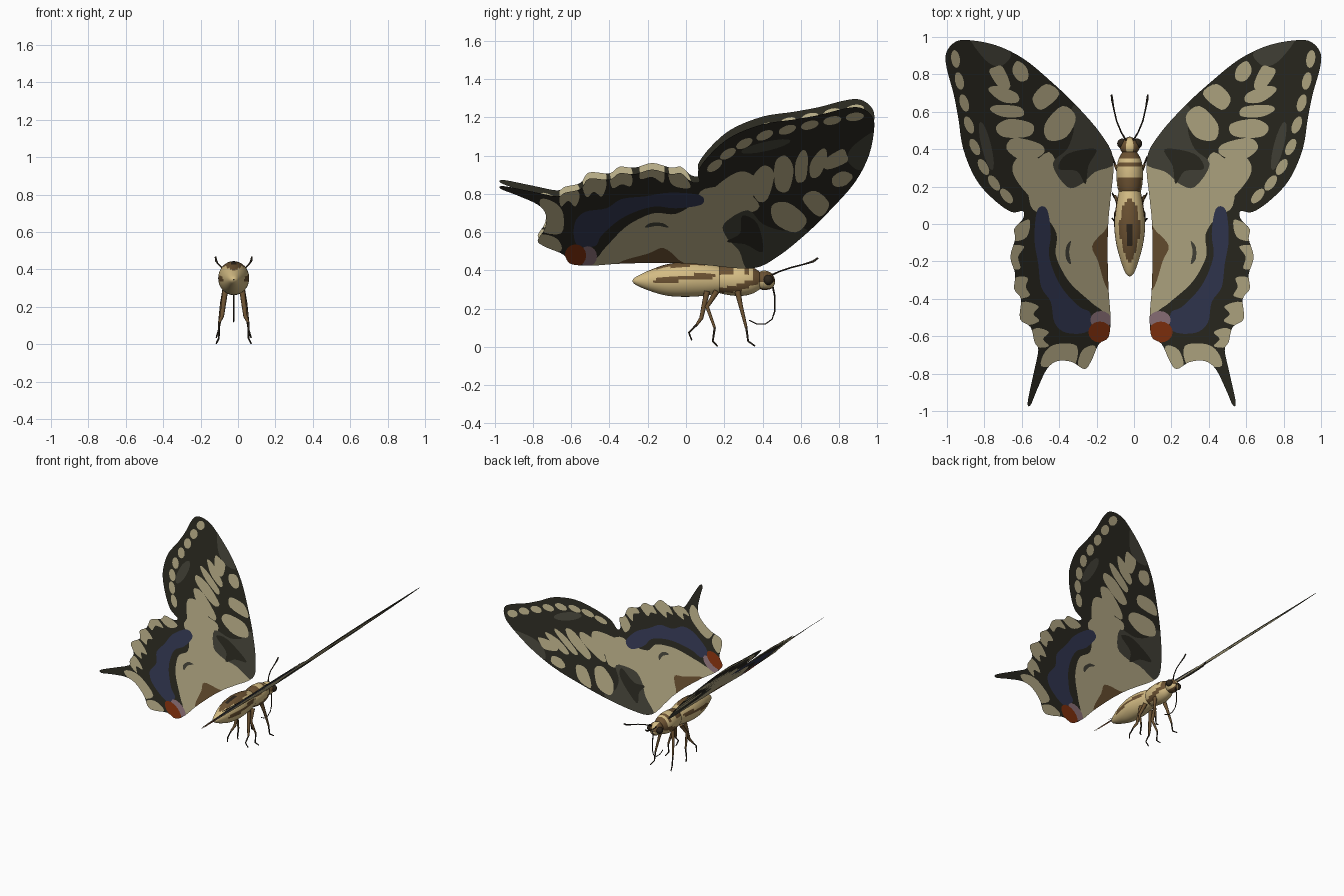
import bpy, bmesh, math
from mathutils import Vector
from mathutils.geometry import delaunay_2d_cdt

if "Cube" in bpy.data.objects:
    bpy.data.objects.remove(bpy.data.objects["Cube"])

AX = -0.023          # body axis in x
U = 187.0            # wing drawing units per model unit


def mat(name, r, g, b):
    m = bpy.data.materials.new(name)
    lin = [((c / 255 + 0.055) / 1.055) ** 2.4 for c in (r, g, b)]
    m.diffuse_color = (*lin, 1)
    m.use_nodes = True
    m.node_tree.nodes["Principled BSDF"].inputs["Base Color"].default_value = m.diffuse_color
    return m


BLACK = mat("wing black", 43, 42, 33)
CREAM = mat("wing cream", 186, 175, 137)
GRAY = mat("wing gray", 70, 69, 58)
BLUE = mat("wing blue", 52, 57, 84)
RED = mat("rust red", 134, 50, 14)
MAUVE = mat("mauve", 146, 118, 126)
BROWN = mat("brown", 108, 82, 50)
TAN = mat("body tan", 212, 188, 132)
DARK = mat("dark brown", 46, 38, 28)
MATS = [BLACK, CREAM, GRAY, BLUE, RED, MAUVE, BROWN, TAN, DARK]


def add(name, bm, smooth=True):
    me = bpy.data.meshes.new(name)
    bm.to_mesh(me)
    bm.free()
    for m in MATS:
        me.materials.append(m)
    for p in me.polygons:
        p.use_smooth = smooth
    ob = bpy.data.objects.new(name, me)
    bpy.context.collection.objects.link(ob)
    return ob


# ---------- wings: one flat sheet cut by the pattern shapes ----------
def rounded(pts, n=4):
    """closed smooth curve through the points"""
    out, k = [], len(pts)
    for i in range(k):
        a, b, c, d = (Vector(pts[(i + j) % k]) for j in (-1, 0, 1, 2))
        for s in range(n):
            t = s / n
            out.append(0.5 * (2 * b + (c - a) * t + (2 * a - 5 * b + 4 * c - d) * t * t
                              + (3 * b - a - 3 * c + d) * t ** 3))
    return out


def oval(x, y, rx, ry, tilt=0.0, n=16):
    pts = []
    for i in range(n):
        a = 2 * math.pi * i / n
        p, q = rx * math.cos(a), ry * math.sin(a)
        pts.append(Vector((x + p * math.cos(tilt) - q * math.sin(tilt),
                           y + p * math.sin(tilt) + q * math.cos(tilt))))
    return pts


def inside(p, poly):
    hit = False
    for a, b in zip(poly, poly[1:] + poly[:1]):
        if (a.y > p.y) != (b.y > p.y) and p.x < a.x + (p.y - a.y) * (b.x - a.x) / (b.y - a.y):
            hit = not hit
    return hit


outline = rounded([
    (17, 65), (30, 90), (55, 118), (80, 141), (110, 165), (140, 179), (170, 184), (183, 181),
    (191, 170), (190, 155), (183, 130), (178, 105), (173, 75), (160, 45), (142, 25), (123, 12),
    (111, 13), (111, 5), (120, -5), (119, -15), (124, -33), (119, -50), (120, -65), (113, -75),
    (114, -95), (103, -103), (99, -118), (95, -126), (100, -150), (106, -178), (103, -181),
    (96, -165), (86, -145), (75, -137), (60, -138), (47, -145), (40, -137), (32, -120),
    (22, -113), (20, -93), (22, -65), (23, -25), (22, 5), (20, 25)])

layers = [(BLACK, outline)]
# pale inner field shared by both wings
layers.append((CREAM, rounded([
    (15, 60), (28, 60), (45, 45), (62, 40), (72, 52), (84, 72), (104, 52), (103, 18), (88, 8),
    (76, -10), (77, -30), (70, -47), (60, -61), (44, -75), (32, -84), (15, -90), (15, -20)])))
# grey dusting along the leading edge, tip and outer band
layers.append((GRAY, rounded([
    (15, 62), (27, 95), (55, 119), (62, 107), (58, 95), (65, 75), (80, 60), (65, 37),
    (50, 40), (36, 52)])))
layers.append((BLACK, rounded([(35, 75), (65, 70), (74, 55), (55, 53), (46, 40), (43, 58)])))
layers.append((GRAY, rounded([(124, 172), (150, 186), (166, 186), (152, 166), (140, 158), (130, 160)])))
layers.append((GRAY, oval(149, 78, 5, 25, -0.25)))
# pale cell bars and wedges of the forewing
for w in ([(73, 130), (87, 140), (101, 126), (92, 114)],
          [(56, 107), (70, 118), (88, 100), (85, 84), (66, 87)],
          [(107, 156), (117, 163), (122, 153), (115, 143), (106, 145)],
          [(132, 157), (140, 157), (146, 152), (133, 134), (124, 138)],
          [(118, 131), (138, 138), (147, 134), (132, 122), (116, 122)],
          [(114, 117), (138, 119), (145, 114), (131, 107), (111, 108)],
          [(101, 100), (125, 105), (139, 97), (131, 87), (104, 88)],
          [(93, 80), (120, 86), (128, 75), (110, 63), (90, 70)],
          [(86, 60), (110, 70), (122, 57), (115, 40), (95, 22), (84, 42)]):
    layers.append((CREAM, rounded(w)))
# row of pale spots inside the outer margin
for i, (x, y) in enumerate([(181, 165), (177, 143), (172, 121), (167, 99), (161, 77),
                            (152, 57), (141, 41), (128, 28)]):
    layers.append((CREAM, oval(x, y, 4.5, 9, -0.15 - 0.08 * i)))
# hindwing margin lunules, running out past the edge
for w in ([(104, 4), (116, 0), (130, -8), (122, -17), (107, -13)],
          [(110, -22), (130, -24), (130, -42), (114, -45), (116, -33)],
          [(106, -54), (117, -53), (128, -62), (120, -74), (104, -72), (108, -63)],
          [(95, -82), (112, -78), (122, -92), (108, -101), (94, -97), (100, -90)],
          [(84, -108), (97, -104), (106, -112), (96, -123), (84, -122), (90, -115)],
          [(55, -122), (76, -120), (88, -128), (92, -142), (76, -142), (58, -142)],
          [(36, -122), (49, -126), (54, -142), (46, -150), (36, -140)]):
    layers.append((CREAM, rounded(w)))
# blue band, eye spot, brown inner streak and small crescent
layers.append((BLUE, rounded([
    (86, 15), (82, -10), (84, -30), (78, -50), (68, -67), (52, -83), (41, -89), (43, -107),
    (65, -109), (78, -99), (82, -78), (92, -63), (95, -40), (99, -15), (96, 14)])))
layers.append((MAUVE, oval(30, -96, 11, 9)))
layers.append((RED, oval(31, -108, 12, 10.5)))
layers.append((BROWN, rounded([(20, -5), (27, -8), (39, -22), (33, -37), (25, -62), (18, -64)])))
layers.append((GRAY, rounded([(61, -17), (66, -23), (66, -35), (61, -40), (63, -28)])))


def wing(name, place):
    verts, edges = [], []
    for _, poly in layers:
        s, k = len(verts), len(poly)
        verts += poly
        edges += [(s + i, s + (i + 1) % k) for i in range(k)]
    pts, _, tris, *_ = delaunay_2d_cdt(verts, edges, [], 0, 1e-4)
    bm = bmesh.new()
    vs = [bm.verts.new(place(p.x / U, p.y / U)) for p in pts]
    for t in tris:
        c = (pts[t[0]] + pts[t[1]] + pts[t[2]]) / 3
        if not inside(c, outline):
            continue
        f = bm.faces.new([vs[i] for i in t])
        f.material_index = next(MATS.index(m) for m, poly in reversed(layers) if inside(c, poly))
    bmesh.ops.delete(bm, geom=[v for v in bm.verts if not v.link_faces], context='VERTS')
    bm.normal_update()
    if sum(f.normal.z * f.calc_area() for f in bm.faces) < 0:
        bmesh.ops.reverse_faces(bm, faces=bm.faces[:])
    add(name, bm, smooth=False)


wing("right_wing", lambda x, y: (AX + x, y, 0.417 + 0.903 * (AX + x - 0.075)))
wing("left_wing", lambda x, y: (AX - 0.962 * x, y, 0.444 + 0.962 * (0.962 * x - AX - 0.123)))


# ---------- body: stacked rings coloured by angle and position ----------
def lathe(name, prof, rule, n=32, sub=5):
    rows = []
    for i in range(len(prof) - 1):
        a, b, c, d = (Vector(prof[min(max(i + j, 0), len(prof) - 1)]) for j in (-1, 0, 1, 2))
        for s in range(sub):
            t = s / sub
            rows.append(b + (c - a) * 0.5 * t + (a - 2.5 * b + 2 * c - 0.5 * d) * t * t
                        + (1.5 * b - 0.5 * a - 1.5 * c + 0.5 * d) * t ** 3)
    rows.append(Vector(prof[-1]))
    bm = bmesh.new()
    rings = [[bm.verts.new((AX + r[2] * math.sin(2 * math.pi * k / n), r[0],
                            r[1] + r[3] * math.cos(2 * math.pi * k / n))) for k in range(n)]
             for r in rows]
    for i in range(len(rings) - 1):
        for k in range(n):
            f = bm.faces.new((rings[i][k], rings[i][(k + 1) % n],
                              rings[i + 1][(k + 1) % n], rings[i + 1][k]))
            ang = abs((k + 0.5) / n * 360 - 360 * (k >= n / 2))   # 0 = top, 180 = belly
            f.material_index = MATS.index(rule((rows[i][0] + rows[i + 1][0]) / 2, ang))
    bm.faces.new(rings[0])
    bm.faces.new(rings[-1])
    bmesh.ops.recalc_face_normals(bm, faces=bm.faces[:])
    add(name, bm)


def abdomen_rule(y, a):
    if a < 12 and -0.12 < y < 0.0:
        return DARK
    if a < 42 * math.sqrt(max(0, 1 - ((y + 0.03) / 0.17) ** 2)):
        return BROWN
    if -0.17 < y < 0.15 and abs(a - 84 + 60 * y) < 9:
        return BROWN
    return TAN


def thorax_rule(y, a):
    if y > 0.345 and a < 100 or a < 62 and (y < 0.24 or 0.3 < y < 0.33):
        return BROWN
    return BROWN if abs(a - 150 + 250 * (y - 0.15)) < 14 else TAN


lathe("abdomen", [(-0.28, 0.345, 0.004, 0.004), (-0.26, 0.345, 0.024, 0.022),
                  (-0.19, 0.347, 0.05, 0.054), (-0.1, 0.35, 0.073, 0.082),
                  (0.0, 0.353, 0.083, 0.091), (0.1, 0.353, 0.073, 0.085),
                  (0.18, 0.35, 0.058, 0.068)], abdomen_rule)
lathe("thorax", [(0.15, 0.35, 0.05, 0.06), (0.2, 0.35, 0.066, 0.075), (0.28, 0.348, 0.071, 0.082),
                 (0.34, 0.348, 0.062, 0.072), (0.38, 0.347, 0.042, 0.05), (0.395, 0.347, 0.03, 0.036)],
      thorax_rule)
lathe("head", [(0.37, 0.347, 0.02, 0.025), (0.39, 0.348, 0.046, 0.047), (0.42, 0.348, 0.052, 0.05),
               (0.45, 0.345, 0.036, 0.038), (0.465, 0.342, 0.008, 0.01)],
      lambda y, a: TAN if a < 25 or 100 < a < 150 else BROWN)


# ---------- thin parts: tapered tubes ----------
def tube(name, pts, radii, m):
    cu = bpy.data.curves.new(name, 'CURVE')
    cu.dimensions = '3D'
    cu.bevel_depth, cu.bevel_resolution, cu.use_fill_caps = 1.0, 2, True
    sp = cu.splines.new('POLY')
    sp.points.add(len(pts) - 1)
    for p, co, r in zip(sp.points, pts, radii):
        p.co, p.radius = (*co, 1), r
    cu.materials.append(m)
    ob = bpy.data.objects.new(name, cu)
    bpy.context.collection.objects.link(ob)
    bpy.ops.object.select_all(action='DESELECT')
    ob.select_set(True)
    bpy.context.view_layer.objects.active = ob
    bpy.ops.object.convert(target='MESH')


LEGS = {"front": [(0.27, 0.29), (0.285, 0.22), (0.315, 0.1), (0.325, 0.03), (0.36, 0.005)],
        "middle": [(0.16, 0.29), (0.11, 0.21), (0.15, 0.1), (0.14, 0.03), (0.165, 0.004)],
        "hind": [(0.11, 0.29), (0.08, 0.15), (0.055, 0.115), (0.015, 0.075), (0.03, 0.035)]}
LEG_X = [0.045, 0.062, 0.078, 0.08, 0.093]

for side, s in (("left", -1), ("right", 1)):
    # eyes
    bm = bmesh.new()
    bmesh.ops.create_uvsphere(bm, u_segments=16, v_segments=10, radius=0.027)
    for f in bm.faces:
        f.material_index = MATS.index(DARK)
    bmesh.ops.translate(bm, verts=bm.verts, vec=(AX + s * 0.04, 0.43, 0.35))
    add(side + "_eye", bm)
    # antennae with a small upturned club
    tube(side + "_antenna", [(AX + s * x, y, z) for x, y, z in (
        (0.018, 0.445, 0.375), (0.045, 0.49, 0.395), (0.07, 0.55, 0.415), (0.086, 0.62, 0.433),
        (0.094, 0.665, 0.447), (0.097, 0.69, 0.465))], [.005, .004, .004, .004, .006, .005], DARK)
    # legs
    for name, path in LEGS.items():
        pts = [(AX + s * x, y, z) for x, (y, z) in zip(LEG_X, path)]
        tube(f"{side}_{name}_leg_upper", pts[:3], [.016, .011, .007], BROWN)
        tube(f"{side}_{name}_leg_lower", pts[2:], [.006, .005, .004], DARK)

# curled tongue
tube("tongue", [(AX, y, z) for y, z in ((0.45, 0.33), (0.465, 0.26), (0.465, 0.19), (0.45, 0.145),
                                        (0.415, 0.12), (0.37, 0.12), (0.33, 0.14))],
     [.005, .004, .004, .003, .003, .003, .003], DARK)
